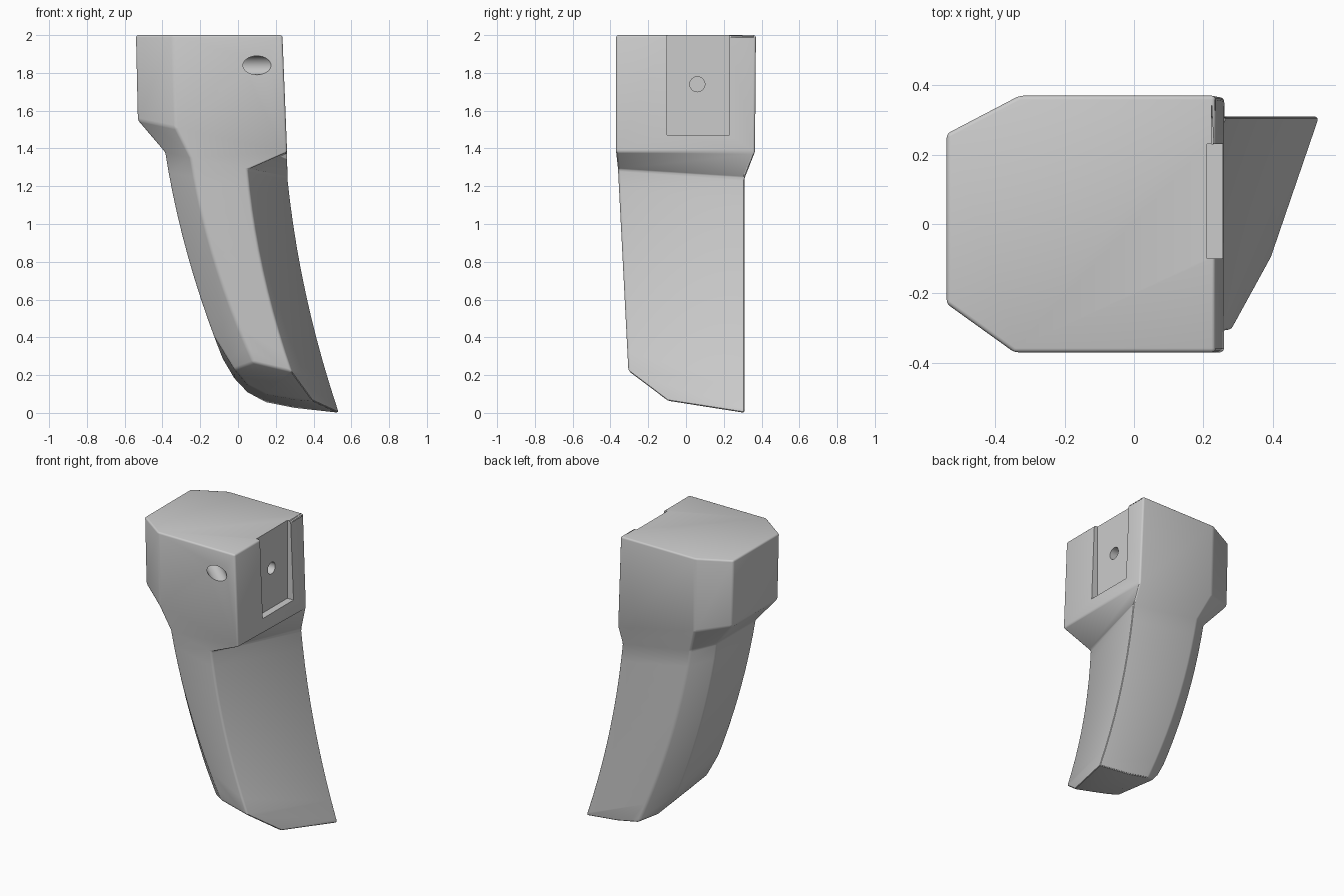
import bpy, bmesh, math
from mathutils import Vector

cube = bpy.data.objects.get("Cube")
if cube:
    bpy.data.objects.remove(cube, do_unlink=True)

grey = bpy.data.materials.new("plain_grey")
grey.use_nodes = True
COLOUR = (0.6, 0.6, 0.6, 1)
grey.diffuse_color = COLOUR
grey.node_tree.nodes["Principled BSDF"].inputs["Base Color"].default_value = COLOUR


def make_object(name, bm):
    mesh = bpy.data.meshes.new(name)
    bmesh.ops.recalc_face_normals(bm, faces=bm.faces)
    bm.to_mesh(mesh)
    bm.free()
    mesh.materials.append(grey)
    obj = bpy.data.objects.new(name, mesh)
    bpy.context.collection.objects.link(obj)
    return obj


# Six corners per ring: left-back, back, right-back, right-front, front, left-front
top = [(-.54, .26, 2), (-.33, .37, 2), (.235, .37, 2),
       (.235, -.37, 2), (-.345, -.37, 2), (-.54, -.23, 2)]
rim = [(-.53, .26, 1.55), (-.32, .365, 1.5), (.26, .365, 1.38),
       (.26, -.37, 1.38), (-.33, -.37, 1.51), (-.53, -.23, 1.55)]
neck = [(-.385, .21, 1.38), (-.25, .31, 1.33), (.265, .31, 1.24),
        (.05, -.36, 1.29), (-.25, -.36, 1.35), (-.385, -.2, 1.38)]
foot = [(-.07, .19, .26), (.08, .31, .2), (.53, .31, .02),
        (.285, -.305, .215), (.045, -.305, .35), (-.07, -.17, .26)]
BOW = 0.035


def grip_ring(t):
    ring = []
    for a, b in zip(neck, foot):
        p = Vector(a).lerp(Vector(b), 0) + (Vector(b) - Vector(a)) * t
        p.x -= 4 * BOW * t * (1 - t)
        ring.append(p)
    return ring


# Body: head and bowed grip lofted as one skin
rings = [top, rim] + [grip_ring(i / 10) for i in range(14)]
bm = bmesh.new()
loops = [[bm.verts.new(p) for p in ring] for ring in rings]
for upper, lower in zip(loops, loops[1:]):
    for i in range(6):
        j = (i + 1) % 6
        bm.faces.new((upper[i], upper[j], lower[j], lower[i]))
bm.faces.new(loops[0])
bm.faces.new(loops[-1])
bmesh.ops.recalc_face_normals(bm, faces=bm.faces)


def trim(point, slope_x, slope_y):
    """Cut away everything below a sloping plane and close the hole."""
    geom = bm.verts[:] + bm.edges[:] + bm.faces[:]
    bmesh.ops.bisect_plane(bm, geom=geom, dist=1e-5, plane_co=point,
                           plane_no=Vector((slope_x, slope_y, -1)).normalized(),
                           clear_outer=True)
    bmesh.ops.holes_fill(bm, edges=[e for e in bm.edges if e.is_boundary], sides=0)


# Rounded underside and sloping front of the foot
under = [(.53, 0), (.3, .025), (.15, .055), (.05, .1), (-.02, .17), (-.08, .27)]
for (x0, z0), (x1, z1) in zip(under, under[1:]):
    trim((x0, .31, z0), (z1 - z0) / (x1 - x0), -.12)
trim((.28, -.305, .22), -.25, -.616)
bmesh.ops.remove_doubles(bm, verts=bm.verts, dist=0.004)
body = make_object("grip_body", bm)

bevel = body.modifiers.new("soft_edges", 'BEVEL')
bevel.width = 0.02
bevel.segments = 3
bevel.limit_method = 'ANGLE'
bevel.angle_limit = math.radians(24)


def cutter(name, bm):
    obj = make_object(name, bm)
    obj.hide_render = True
    cut = body.modifiers.new(name, 'BOOLEAN')
    cut.operation = 'DIFFERENCE'
    cut.solver = 'EXACT'
    cut.object = obj
    return obj


def rod_cutter(name, start, end, radius):
    start, end = Vector(start), Vector(end)
    axis = end - start
    rod = bmesh.new()
    bmesh.ops.create_cone(rod, cap_ends=True, segments=32, radius1=radius,
                          radius2=radius, depth=axis.length)
    turn = axis.to_track_quat('Z', 'Y').to_matrix().to_4x4()
    bmesh.ops.transform(rod, matrix=turn, verts=rod.verts)
    bmesh.ops.translate(rod, vec=(start + end) / 2, verts=rod.verts)
    return cutter(name, rod)


# Mounting slot in the side, screw hole in it, and the slanted front hole
slot = bmesh.new()
bmesh.ops.create_cube(slot, size=1)
bmesh.ops.scale(slot, vec=(.2, .33, .63), verts=slot.verts)
bmesh.ops.translate(slot, vec=(.31, .065, 1.785), verts=slot.verts)
cutters = [cutter("slot_cutter", slot),
           rod_cutter("screw_hole_cutter", (.3, .06, 1.74), (.02, .06, 1.74), .04),
           rod_cutter("front_hole_cutter", (.21, -.47, 1.84), (-.14, -.15, 1.84), .05)]

# Apply the modifiers, drop the cutters, shade smooth
bpy.context.view_layer.update()
graph = bpy.context.evaluated_depsgraph_get()
finished = bpy.data.meshes.new_from_object(body.evaluated_get(graph))
body.modifiers.clear()
body.data = finished
for obj in cutters:
    bpy.data.objects.remove(obj, do_unlink=True)
bpy.ops.object.select_all(action='DESELECT')
body.select_set(True)
bpy.context.view_layer.objects.active = body
bpy.ops.object.shade_smooth_by_angle(angle=math.radians(30))
